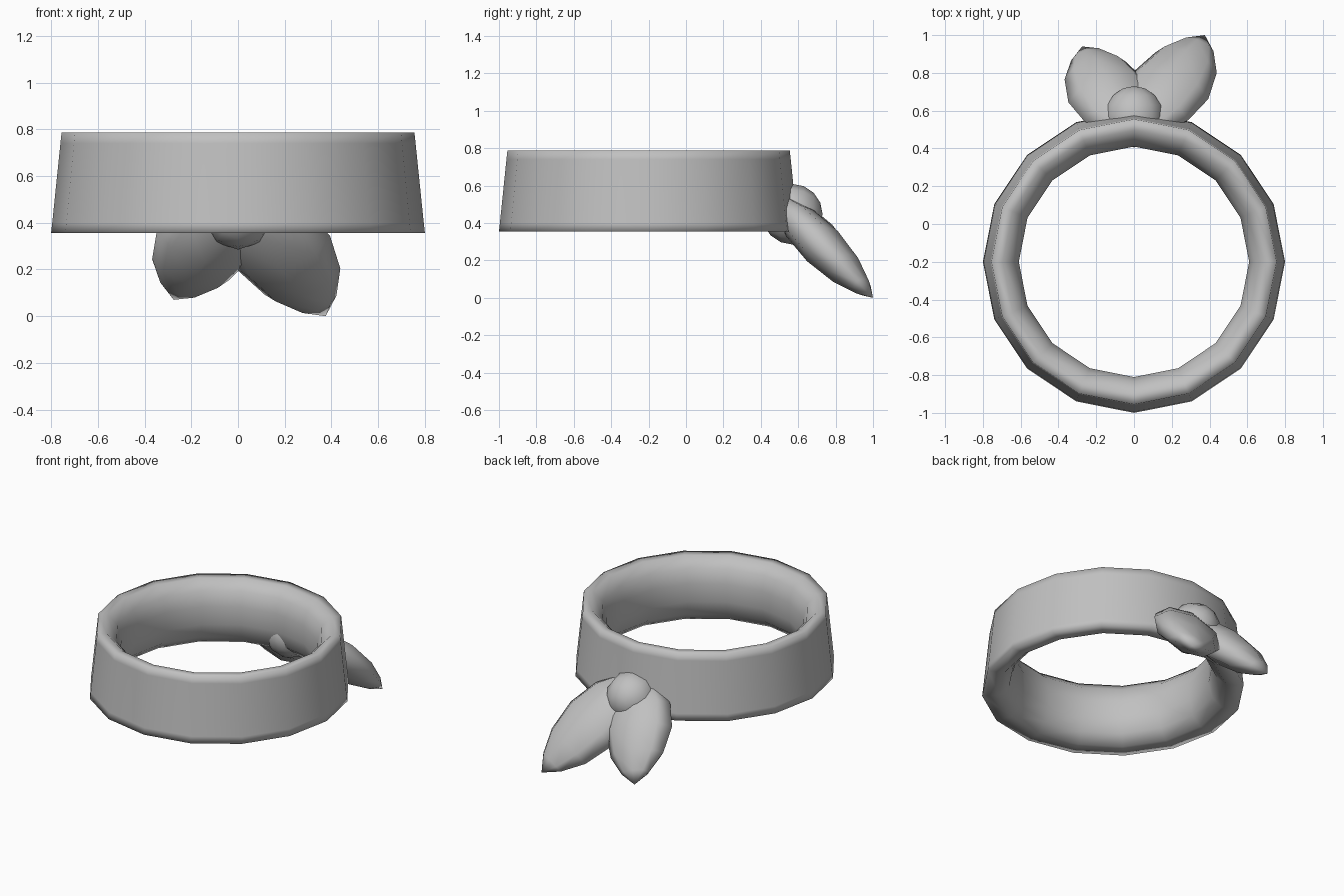
import bpy
from math import cos, sin, pi
from mathutils import Vector

cube = bpy.data.objects.get("Cube")
if cube:
    bpy.data.objects.remove(cube, do_unlink=True)

grey = bpy.data.materials.new("plain_grey")
grey.use_nodes = True
grey.diffuse_color = (0.53, 0.53, 0.53, 1)
grey.node_tree.nodes["Principled BSDF"].inputs["Base Color"].default_value = (0.53, 0.53, 0.53, 1)


def add_mesh(name, verts, faces):
    mesh = bpy.data.meshes.new(name)
    mesh.from_pydata(verts, [], faces)
    mesh.materials.append(grey)
    mesh.polygons.foreach_set("use_smooth", [True] * len(mesh.polygons))
    mesh.update()
    obj = bpy.data.objects.new(name, mesh)
    bpy.context.collection.objects.link(obj)
    return obj


# Band: closed profile of (radius, height) turned round, straight outside, bulging inside
def band(name, profile, sides, centre_y):
    n = len(profile)
    verts = []
    for i in range(sides):
        a = 2 * pi * i / sides
        verts += [(r * cos(a), centre_y + r * sin(a), z) for r, z in profile]
    faces = []
    for i in range(sides):
        j = (i + 1) % sides
        for k in range(n):
            m = (k + 1) % n
            faces.append((i * n + k, j * n + k, j * n + m, i * n + m))
    return add_mesh(name, verts, faces)


band("ring_band", [(0.8, 0.355), (0.795, 0.40), (0.76, 0.74), (0.755, 0.787),
                   (0.695, 0.785), (0.635, 0.725), (0.61, 0.63), (0.61, 0.51),
                   (0.635, 0.415), (0.695, 0.357)], 16, -0.2)


# Leaf: flattened, pointed spindle from base to tip, its broad side facing up and back
def leaf(name, base, tip, width, thickness, sides=8):
    base, tip = Vector(base), Vector(tip)
    axis = tip - base
    along = axis.normalized()
    side = (Vector((1, 0, 0)) - along * along.x).normalized()
    normal = side.cross(along)
    spindle = [(0.08, 0.52), (0.25, 0.88), (0.48, 1), (0.72, 0.8), (0.89, 0.42)]
    verts = [base]
    for t, w in spindle:
        for i in range(sides):
            a = 2 * pi * i / sides
            verts.append(base + axis * t + side * (cos(a) * w * width)
                         + normal * (sin(a) * w * thickness))
    verts.append(tip)
    last = len(verts) - 1
    faces = []
    for i in range(sides):
        j = (i + 1) % sides
        faces.append((0, 1 + j, 1 + i))
        for k in range(len(spindle) - 1):
            a, b = 1 + k * sides, 1 + (k + 1) * sides
            faces.append((a + i, a + j, b + j, b + i))
        faces.append((last, last - sides + i, last - sides + j))
    return add_mesh(name, verts, faces)


leaf("left_leaf", (0.02, 0.48, 0.53), (0.375, 1.0, 0.0), 0.225, 0.115)
leaf("right_leaf", (-0.02, 0.48, 0.53), (-0.275, 0.94, 0.07), 0.22, 0.115)

# Round bud where the leaves meet the band
bpy.ops.mesh.primitive_uv_sphere_add(segments=10, ring_count=8, radius=0.162,
                                     location=(0, 0.568, 0.447), rotation=(pi / 2, 0, 0))
bud = bpy.context.object
bud.name = "bud"
bud.data.materials.append(grey)
bpy.ops.object.shade_smooth()
